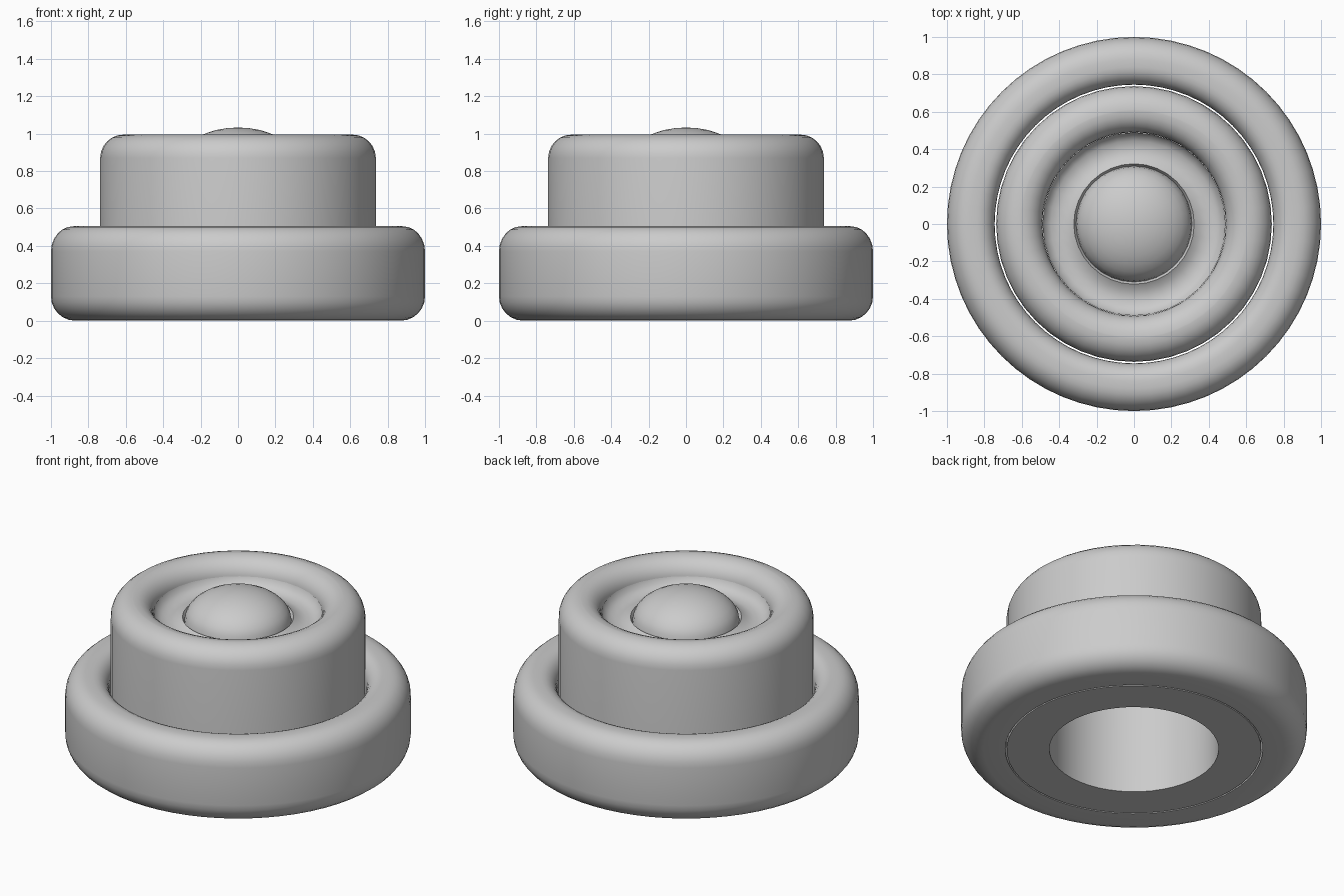
import bpy
import bmesh
from math import sin, cos, pi, radians

if "Cube" in bpy.data.objects:
    bpy.data.objects.remove(bpy.data.objects["Cube"])


def arc(cx, cz, rx, rz, a0, a1, n=6):
    """Points of an elliptical corner in the (radius, z) plane."""
    return [(cx + rx * cos(radians(a0 + (a1 - a0) * i / n)),
             cz + rz * sin(radians(a0 + (a1 - a0) * i / n))) for i in range(n + 1)]


def lathe(name, profile, segments, closed=True):
    """Revolve a (radius, z) profile about the z axis."""
    bm = bmesh.new()
    rings = []
    for r, z in profile:
        if r < 1e-5:
            rings.append([bm.verts.new((0, 0, z))] * segments)
        else:
            rings.append([bm.verts.new((r * cos(2 * pi * i / segments),
                                        r * sin(2 * pi * i / segments), z))
                          for i in range(segments)])
    pairs = list(zip(rings, rings[1:]))
    if closed:
        pairs.append((rings[-1], rings[0]))
    for a, b in pairs:
        for i in range(segments):
            j = (i + 1) % segments
            quad = list(dict.fromkeys((a[i], a[j], b[j], b[i])))
            bm.faces.new(quad)
    bmesh.ops.recalc_face_normals(bm, faces=bm.faces)
    mesh = bpy.data.meshes.new(name)
    bm.to_mesh(mesh)
    bm.free()
    obj = bpy.data.objects.new(name, mesh)
    bpy.context.collection.objects.link(obj)
    bpy.ops.object.select_all(action='DESELECT')
    obj.select_set(True)
    bpy.context.view_layer.objects.active = obj
    bpy.ops.object.shade_smooth_by_angle(angle=radians(35))
    return obj


# Wide base ring with rounded outer edges and a rounded inner lip
lathe("base_ring",
      [(0.745, 0)] + arc(0.87, 0.13, 0.13, 0.13, -90, 0)
      + arc(0.88, 0.37, 0.12, 0.135, 0, 90)
      + arc(0.84, 0.405, 0.095, 0.10, 90, 180), 64)

# Tall collar standing inside the base, open through the middle
lathe("collar",
      [(0.49, 0), (0.737, 0)] + arc(0.612, 0.87, 0.125, 0.125, 0, 90)
      + arc(0.605, 0.88, 0.115, 0.115, 90, 180), 48)

# Domed button with a shallow groove around it
lathe("button",
      [(0.49, 0.90)] + arc(0.40, 0.90, 0.09, 0.06, 0, -180)[1:-1]
      + [(0.31, 0.85)] + arc(0, 0.85, 0.31, 0.183, 0, 90, 8)[1:-1]
      + [(0, 1.033)], 32, closed=False)
